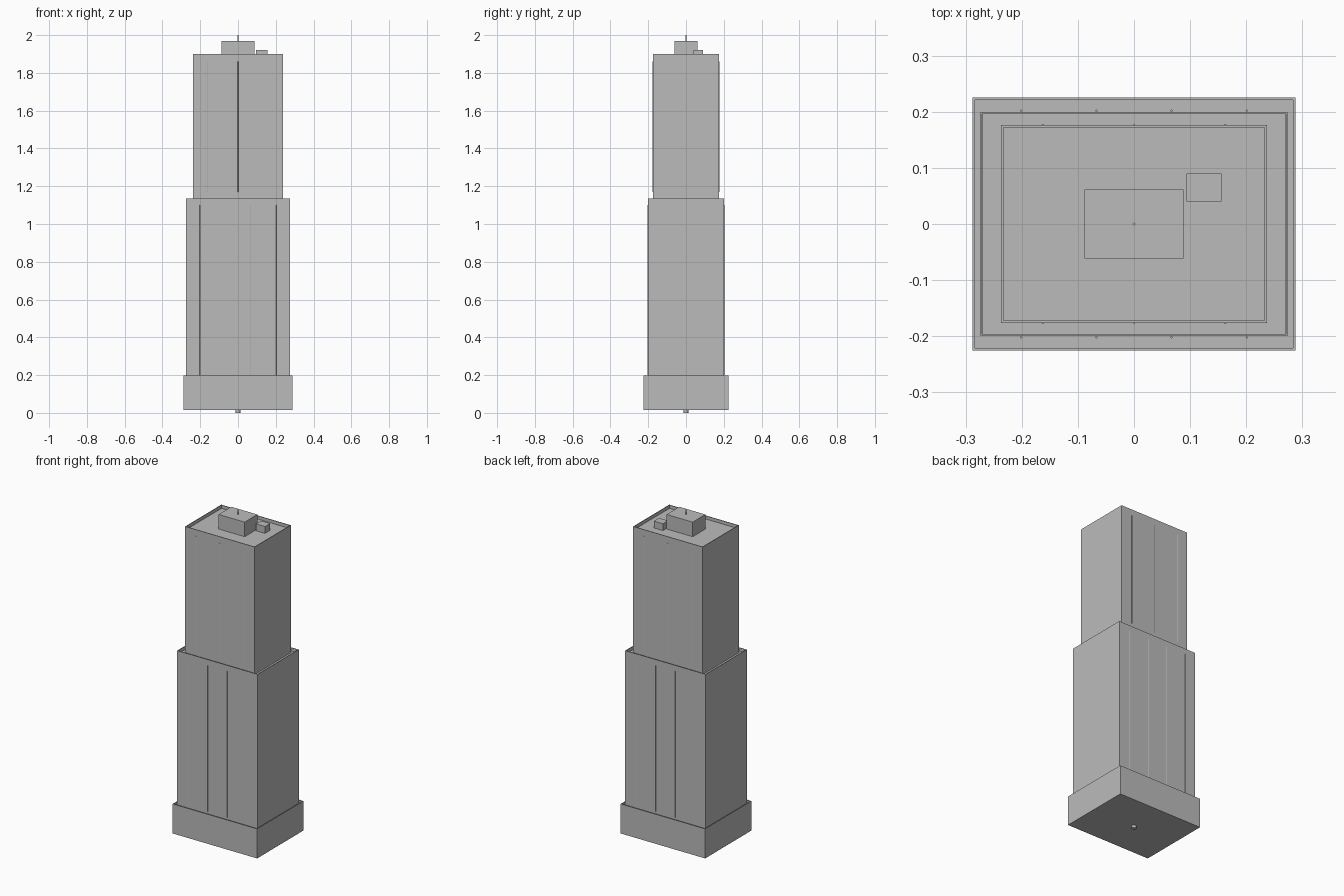
import bpy, bmesh
from mathutils import Matrix, Vector

if "Cube" in bpy.data.objects:
    bpy.data.objects.remove(bpy.data.objects["Cube"])

grey = bpy.data.materials.new("concrete grey")
grey.diffuse_color = (0.5, 0.5, 0.5, 1)
grey.use_nodes = True
grey.node_tree.nodes["Principled BSDF"].inputs["Base Color"].default_value = grey.diffuse_color


def finish(bm, name):
    mesh = bpy.data.meshes.new(name)
    bm.to_mesh(mesh)
    bm.free()
    mesh.materials.append(grey)
    obj = bpy.data.objects.new(name, mesh)
    bpy.context.collection.objects.link(obj)
    return obj


def block(name, x, y, z0, z1, cx=0, cy=0, rim=0, depth=0):
    """Box with half sizes x, y; an optional rim leaves a parapet round a sunken roof."""
    bm = bmesh.new()
    bmesh.ops.create_cube(bm, size=1, matrix=Matrix.LocRotScale(
        Vector((cx, cy, (z0 + z1) / 2)), None, Vector((2 * x, 2 * y, z1 - z0))))
    if rim:
        bm.normal_update()
        roof = max(bm.faces, key=lambda f: f.calc_center_median().z)
        # a zero-height second inset gives the vertical inner parapet walls
        bmesh.ops.inset_region(bm, faces=[roof], thickness=rim)
        bmesh.ops.inset_region(bm, faces=[roof], thickness=0.0001)
        bmesh.ops.translate(bm, verts=roof.verts, vec=(0, 0, -depth))
    return finish(bm, name)


def rod(name, x, y, z0, z1, radius, sides=8):
    bm = bmesh.new()
    bmesh.ops.create_cone(bm, cap_ends=True, segments=sides, radius1=radius,
                          radius2=radius, depth=z1 - z0,
                          matrix=Matrix.Translation((x, y, (z0 + z1) / 2)))
    return finish(bm, name)


# Stepped tower, each tier with a thin parapet
block("podium", 0.288, 0.225, 0.015, 0.197, rim=0.006, depth=0.02)
block("lower_tower", 0.274, 0.2, 0.177, 1.135, rim=0.005, depth=0.02)
block("upper_tower", 0.237, 0.176, 1.115, 1.9, rim=0.006, depth=0.02)

# Rooftop plant boxes and mast
block("roof_plant_room", 0.0885, 0.0615, 1.88, 1.97)
block("roof_vent_box", 0.031, 0.025, 1.88, 1.922, 0.125, 0.065)
rod("roof_mast", 0, 0, 1.97, 2.0, 0.0025)

# Slim vertical ribs on the front and back
for side in (-1, 1):
    for x in (-0.201, -0.067, 0.067, 0.201):
        rod("lower_rib", x, side * 0.202, 0.2, 1.1, 0.002)
    for x in (-0.163, 0, 0.163):
        rod("upper_rib", x, side * 0.177, 1.17, 1.86, 0.0016)

# Short peg beneath the podium
rod("base_peg", 0, 0, 0, 0.015, 0.013, 12)
